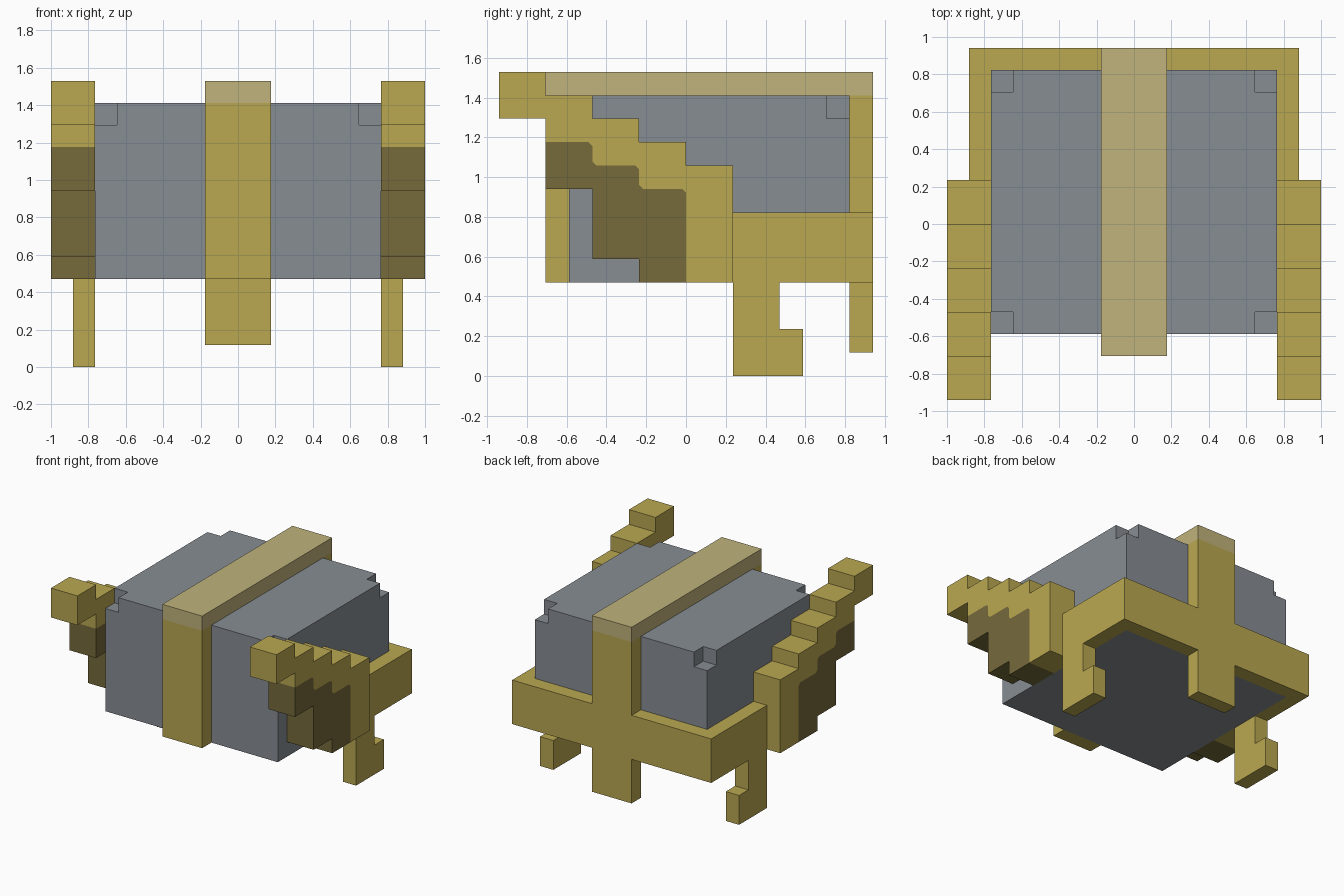
import bpy, bmesh
from collections import Counter

if "Cube" in bpy.data.objects:
    bpy.data.objects.remove(bpy.data.objects["Cube"])

U = 2 / 17  # grid unit: the whole model sits on a 17-unit-wide block grid


def material(name, rgb):
    m = bpy.data.materials.new(name)
    lin = [((c / 255 + 0.055) / 1.055) ** 2.4 for c in rgb]
    m.diffuse_color = (*lin, 1)
    m.use_nodes = True
    m.node_tree.nodes["Principled BSDF"].inputs["Base Color"].default_value = m.diffuse_color
    return m


GOLD = material("gold", (186, 167, 81))
PALE = material("pale_gold", (192, 179, 124))
DARK = material("dark_olive", (118, 106, 59))
GREY = material("slate_grey", (135, 141, 148))


def finish(name, bm, mats):
    bmesh.ops.recalc_face_normals(bm, faces=bm.faces)
    me = bpy.data.meshes.new(name)
    bm.to_mesh(me)
    bm.free()
    for m in mats:
        me.materials.append(m)
    ob = bpy.data.objects.new(name, me)
    bpy.context.collection.objects.link(ob)
    return ob


def prism(name, regions, axis, lo, hi, sign=1):
    """Extrude adjoining flat regions [(material, outline)] along x or y as one shell."""
    bm = bmesh.new()
    verts = {}

    def vert(p, d):
        if (p, d) not in verts:
            co = (sign * d, p[0], p[1]) if axis == "x" else (p[0], d, p[1])
            verts[p, d] = bm.verts.new([c * U for c in co])
        return verts[p, d]

    edges = [list(zip(pts, pts[1:] + pts[:1])) for _, pts in regions]
    count = Counter(frozenset(e) for loop in edges for e in loop)
    for i, (_, pts) in enumerate(regions):
        faces = [bm.faces.new([vert(p, d) for p in pts]) for d in (lo, hi)]
        for a, b in edges[i]:
            if count[frozenset((a, b))] == 1:  # walls only on the outer border
                faces.append(bm.faces.new([vert(a, lo), vert(b, lo), vert(b, hi), vert(a, hi)]))
        for f in faces:
            f.material_index = i
    return finish(name, bm, [m for m, _ in regions])


def boxes(name, spans, mat):
    bm = bmesh.new()
    for lo, hi in spans:
        for v in bmesh.ops.create_cube(bm, size=1)["verts"]:
            v.co = [(l + h) / 2 * U + c * (h - l) * U for c, l, h in zip(v.co, lo, hi)]
    return finish(name, bm, [mat])


# Body block with its four top corners notched out
body = boxes("body", [((-6.5, -5, 4), (6.5, 7, 12))], GREY)
notches = boxes("corner_notch_cutter",
                [((x, y, 11), (x + 2, y + 2, 13)) for x in (-7.5, 5.5) for y in (-6, 6)], GREY)
notches.hide_render = True
notches.hide_set(True)
cut = body.modifiers.new("corner_notches", "BOOLEAN")
cut.operation, cut.solver, cut.object = "DIFFERENCE", "EXACT", notches

# Centre strap: front bar and pale top bar
boxes("front_strap", [((-1.5, -6, 4), (1.5, -5, 12))], GOLD)
boxes("top_strap", [((-1.5, -6, 12), (1.5, 8, 13))], PALE)

# Cross-shaped back plate: belt, strap and tail
half = [(1.5, 12), (1.5, 7), (7.5, 7), (7.5, 4), (1.5, 4), (1.5, 1)]
cross = half + [(-x, z) for x, z in reversed(half)]
prism("back_cross", [(GOLD, cross)], "y", 7, 8)

# Side belt with hooked leg
leg = [(2, 7), (7, 7), (7, 4), (4, 4), (4, 2), (5, 2), (5, 0), (2, 0)]

# Stepped horn: gold upper part and dark lower part share one border
k = 0.17
border = [(-6, 10), (-4 - k, 10), (-4, 10 - k), (-4, 9 + k), (-4 + k, 9), (-2 - k, 9),
          (-2, 9 - k), (-2, 8 + k), (-2 + k, 8), (-k, 8), (0, 8 - k), (0, 4)]
upper = [(-6, 11), (-8, 11), (-8, 13), (-6, 13), (-6, 12), (-4, 12), (-4, 11), (-2, 11),
         (-2, 10), (0, 10), (0, 9), (2, 9), (2, 4)] + border[::-1]
lower = border + [(-2, 4), (-2, 5), (-4, 5), (-4, 8), (-6, 8)]

for side, s in (("left", -1), ("right", 1)):
    prism(side + "_belt_and_leg", [(GOLD, leg)], "x", 6.5, 7.5, s)
    prism(side + "_horn", [(GOLD, upper), (DARK, lower)], "x", 6.5, 8.5, s)
